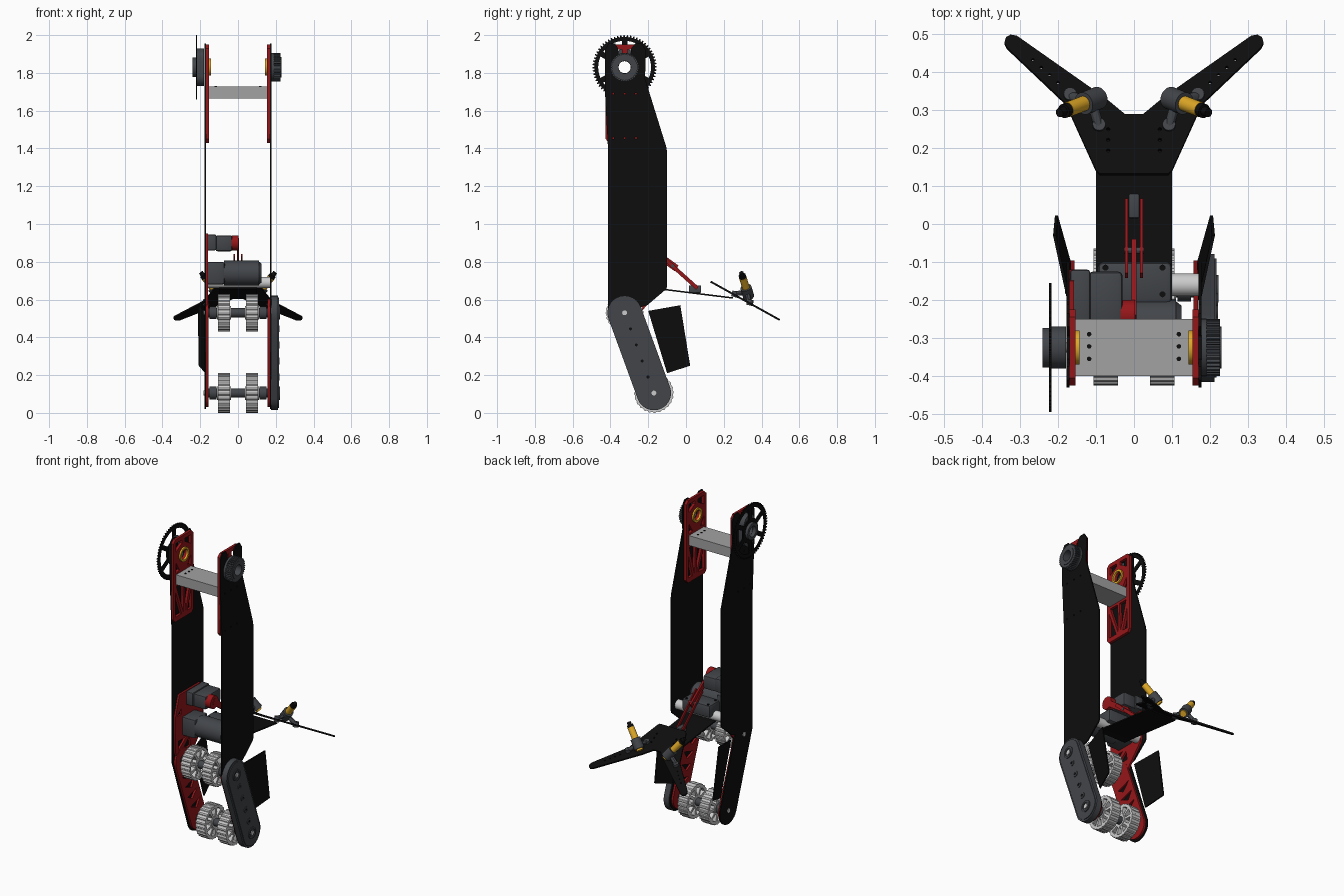
import bpy, bmesh
from math import sin, cos, radians, pi
from mathutils import Vector, Matrix

if "Cube" in bpy.data.objects:
    bpy.data.objects.remove(bpy.data.objects["Cube"])

def mat(name, r, g, b):
    m = bpy.data.materials.new(name)
    m.diffuse_color = (r, g, b, 1)
    m.use_nodes = True
    m.node_tree.nodes["Principled BSDF"].inputs["Base Color"].default_value = m.diffuse_color
    return m

BLACK = mat("black", .004, .004, .004)
DARK = mat("dark_grey", .055, .06, .068)
RED = mat("red", .3, .008, .01)
GREY = mat("aluminium", .36, .36, .36)
WHITE = mat("white", .72, .72, .72)
GOLD = mat("gold", .75, .4, .02)

# local (a, b, depth) -> world (y, z, x)
SIDE = Matrix(((0, 0, 1, 0), (1, 0, 0, 0), (0, 1, 0, 0), (0, 0, 0, 1)))

def finish(name, bm, m):
    bmesh.ops.recalc_face_normals(bm, faces=bm.faces)
    me = bpy.data.meshes.new(name)
    bm.to_mesh(me)
    bm.free()
    me.materials.append(m)
    ob = bpy.data.objects.new(name, me)
    bpy.context.collection.objects.link(ob)
    return ob

def arc(c, r, a0=0, a1=360, n=24):
    k = n if abs(a1 - a0) >= 360 else n - 1
    return [(c[0] + r * cos(radians(a0 + (a1 - a0) * i / k)),
             c[1] + r * sin(radians(a0 + (a1 - a0) * i / k))) for i in range(n)]

def sheet(name, outline, thick, m, mx, holes=()):
    """Flat part with holes, extruded about its plane."""
    cu = bpy.data.curves.new(name, 'CURVE')
    cu.dimensions, cu.fill_mode, cu.extrude = '2D', 'BOTH', thick / 2
    for loop in [outline, *holes]:
        s = cu.splines.new('POLY')
        s.points.add(len(loop) - 1)
        for p, q in zip(s.points, loop):
            p.co = (q[0], q[1], 0, 1)
        s.use_cyclic_u = True
    tmp = bpy.data.objects.new("tmp", cu)
    bpy.context.collection.objects.link(tmp)
    dg = bpy.context.evaluated_depsgraph_get()
    me = bpy.data.meshes.new_from_object(tmp.evaluated_get(dg))
    bm = bmesh.new()
    bm.from_mesh(me)
    bpy.data.objects.remove(tmp)
    bmesh.ops.remove_doubles(bm, verts=bm.verts, dist=1e-5)
    bm.transform(mx)
    return finish(name, bm, m)

def side(name, outline, x, thick, m, holes=()):
    return sheet(name, outline, thick, m, Matrix.Translation((x, 0, 0)) @ SIDE, holes)

def rod(name, p0, p1, r, m, n=28, r2=None):
    p0, p1 = Vector(p0), Vector(p1)
    d = p1 - p0
    bm = bmesh.new()
    bmesh.ops.create_cone(bm, cap_ends=True, segments=n, radius1=r, radius2=r2 or r, depth=d.length)
    bm.transform(Matrix.Translation((p0 + p1) / 2) @ d.to_track_quat('Z', 'Y').to_matrix().to_4x4())
    return finish(name, bm, m)

def box(name, lo, hi, m, bevel=0):
    lo, hi = Vector(lo), Vector(hi)
    bm = bmesh.new()
    bmesh.ops.create_cube(bm, size=1)
    bm.transform(Matrix.Translation((lo + hi) / 2) @ Matrix.Diagonal((*(hi - lo), 1)))
    if bevel:
        bmesh.ops.bevel(bm, geom=bm.edges[:], offset=bevel, segments=2, profile=.5, affect='EDGES')
    return finish(name, bm, m)

def gear(c, n, r0, r1):
    return [(c[0] + r * cos(2 * pi * (i + f) / n), c[1] + r * sin(2 * pi * (i + f) / n))
            for i in range(n) for f, r in ((0, r0), (.3, r0), (.45, r1), (.8, r1))]

def sectors(c, n, r0, r1, gap0, gap1, start=0):
    w = 360 / n
    return [arc(c, r1, start + i * w + gap1, start + (i + 1) * w - gap1, 7)
            + arc(c, r0, start + (i + 1) * w - gap0, start + i * w + gap0, 4) for i in range(n)]

def capsule(a, b, r):
    t = 20  # inclination of the lower arms in degrees
    return arc(b, r, 180 + t, 360 + t, 14) + arc(a, r, t, 180 + t, 14)

HUB, UP, LOW = (-.325, 1.83), (-.325, .53), (-.17, .105)

# Tall side plates, with forked tops and slanted lower arms
plate = arc(LOW, .085, 200, 380, 14) + [
    (-.24, .56), (-.205, .57), (-.105, .655), (-.1, .67), (-.1, 1.38), (-.105, 1.41), (-.217, 1.77),
    (-.212, 1.92), (-.235, 1.955), (-.27, 1.955), (-.29, 1.93), (-.295, 1.885), (-.355, 1.885),
    (-.36, 1.93), (-.375, 1.955), (-.41, 1.955), (-.43, 1.92), (-.43, 1.72), (-.412, 1.38), (-.412, .54)]
plate_holes = [arc(HUB, .032)] + [arc((y, z), .005, n=8) for z in (1.455, 1.69) for y in (-.385, -.325, -.265)]
for s, n in ((-1, "left"), (1, "right")):
    side(n + "_side_plate", plate, s * .174, .008, BLACK, plate_holes)

    # Red upper lattice reinforcement and bearing
    tri = [[(-.405, 1.46), (-.405, 1.62), (-.345, 1.46)], [(-.325, 1.46), (-.395, 1.65), (-.33, 1.65)],
           [(-.305, 1.46), (-.315, 1.65), (-.255, 1.65)], [(-.285, 1.46), (-.245, 1.6), (-.245, 1.46)],
           [(-.4, 1.735), (-.4, 1.8), (-.365, 1.745)], [(-.25, 1.735), (-.25, 1.8), (-.285, 1.745)],
           [(-.4, 1.87), (-.4, 1.925), (-.34, 1.925), (-.34, 1.905)],
           [(-.25, 1.87), (-.25, 1.925), (-.31, 1.925), (-.31, 1.905)]]
    side(n + "_upper_lattice", [(-.41, 1.43), (-.24, 1.43), (-.225, 1.45), (-.225, 1.93), (-.245, 1.95),
         (-.405, 1.95), (-.425, 1.93), (-.425, 1.45)], s * .162, .016, RED, [arc(HUB, .032)] + tri)
    side(n + "_bearing", arc(HUB, .045), s * .15, .012, GOLD, [arc(HUB, .032)])

    # Angled side fin
    bm = bmesh.new()
    q = [(.205, -.03, .57), (.2, .022, .25), (.166, -.1, .21), (.168, -.2, .54)]
    v = [bm.verts.new((s * (x + o), y, z)) for o in (0, .008) for x, y, z in q]
    for f in ((0, 1, 2, 3), (7, 6, 5, 4), *((i, i + 4, (i + 1) % 4 + 4, (i + 1) % 4) for i in range(4))):
        bm.faces.new([v[i] for i in f])
    finish(n + "_fin", bm, BLACK)

    # Red inner strip along the lower arm
    slots = []
    for k in range(4):
        cy, cz = UP[0] + (LOW[0] - UP[0]) * (.26 + .17 * k), UP[1] + (LOW[1] - UP[1]) * (.26 + .17 * k)
        slots.append([(cy - .045, cz - .005), (cy + .05, cz + .025), (cy + (.0, .02)[k % 2], cz - .03)])
    side(n + "_arm_strip", capsule(UP, LOW, .074), s * .163, .012, RED, slots)

# Red left gearbox mount
side("gearbox_mount", [(-.36, .52), (-.25, .52), (-.13, .66), (-.12, .82), (-.15, .95), (-.36, .95),
     (-.4, .82), (-.4, .6)], -.164, .012, RED,
     [[(-.37, .6), (-.37, .66), (-.29, .66)], [(-.33, .59), (-.26, .65), (-.25, .59)],
      [(-.38, .82), (-.34, .855), (-.34, .82)]])

# Cross beam with bolts
box("cross_beam", (-.156, -.4, 1.665), (.156, -.25, 1.727), GREY)
for x in (-.118, .118):
    for y in (-.29, -.322, -.355):
        rod("beam_bolt", (x, y, 1.72), (x, y, 1.73), .006, BLACK, 12)

# Large spoked sprocket, backing block and hub on the left
side("sprocket", gear(HUB, 60, .17, .16), -.22, .007, BLACK,
     [arc(HUB, .034)] + sectors(HUB, 6, .075, .14, 11, 6, 30))
side("sprocket_block", [(HUB[0] + x, HUB[1] + z) for x, z in arc((0, .045), .055, 0, 180, 12)
     + arc((0, -.045), .055, 180, 360, 12)], -.198, .038, DARK, [arc(HUB, .033)])
side("sprocket_hub", arc(HUB, .052), -.23, .022, DARK, [arc(HUB, .033)])

# Toothed pulley on the right
side("pulley_flange", arc(HUB, .076, n=40), .184, .014, DARK, [arc(HUB, .033)])
side("pulley_teeth", gear(HUB, 36, .075, .068), .208, .036, DARK, [arc(HUB, .033)])
side("pulley_hub", arc(HUB, .055, n=32), .227, .006, DARK, [arc(HUB, .033)])

# Right drive cover with bolts and end bearings
side("drive_cover", capsule(UP, LOW, .091), .194, .036, DARK)
side("drive_cover_lid", capsule(UP, LOW, .08), .213, .008, DARK)
for t in (.2, .4, .6, .8):
    y, z = UP[0] + (LOW[0] - UP[0]) * t, UP[1] + (LOW[1] - UP[1]) * t
    side("cover_boss", arc((y, z), .018), .218, .006, DARK, [arc((y, z), .009, n=12)])
    rod("cover_bolt", (.214, y, z), (.219, y, z), .008, BLACK, 12)

# Two roller shafts with spoked wheels
for c, n in ((UP, "upper"), (LOW, "lower")):
    rod(n + "_roller_shaft", (-.17, *c), (.17, *c), .024, DARK)
    side(n + "_cover_bearing", arc(c, .036), .219, .006, DARK, [arc(c, .025)])
    rod(n + "_shaft_tip", (-.182, *c), (.221, *c), .013, WHITE, 16)
    for s in (-1, 1):
        rod(n + "_spacer", (s * .115, *c), (s * .15, *c), .034, DARK)
        rim = gear(c, 24, .1, .096) if n == "upper" else gear(c, 24, .105, .101)
        side(n + "_wheel", rim, s * .074, .064, WHITE, sectors(c, 9, .042, .084, 9, 6))
        side(n + "_wheel_hub", arc(c, .036), s * .074, .072, WHITE)

# Lower motor with gearbox
box("lower_gearbox", (-.168, -.33, .68), (-.07, -.2, .8), DARK, .012)
rod("lower_motor", (-.075, -.265, .74), (.11, -.265, .74), .066, DARK, 36)
rod("lower_motor_cap", (.11, -.265, .74), (.125, -.265, .74), .062, DARK, 36, .05)
box("hinge_block", (-.095, -.21, .69), (.1, -.1, .77), DARK, .014)
rod("hinge_shaft", (-.17, -.16, .69), (.17, -.16, .69), .03, WHITE)
for x in (-.075, .075):
    for y in (-.185, -.115):
        rod("hinge_bolt", (x, y, .765), (x, y, .773), .008, BLACK, 12)

# Upper motor with red crank
box("upper_gearbox", (-.168, -.29, .86), (-.115, -.12, .945), DARK, .008)
box("upper_motor", (-.12, -.28, .855), (-.03, -.125, .94), DARK, .012)
rod("crank_hub", (-.035, -.24, .9), (.003, -.24, .9), .04, RED)

def bar(name, x, p, q, w, t, m):
    d = (Vector(q) - Vector(p)).normalized() * w
    nrm = Vector((-d.y, d.x))
    p, q = Vector(p), Vector(q)
    return side(name, [p + nrm, p - nrm, p - nrm * .7 - d * .7, q - nrm * .7 + d * .7, q - nrm, q + nrm][:2]
                + [q - nrm, q + nrm], x, t, m)

bar("crank_arm", 0, (-.25, .91), (-.05, .765), .018, .012, RED)
for x in (-.02, .02):
    bar("link_strut", x, (-.135, .835), (.06, .66), .01, .008, RED)
rod("link_pin", (-.026, -.07, .778), (.026, -.07, .778), .009, DARK, 12)
box("link_anchor", (-.015, .015, .635), (.015, .08, .675), DARK, .005)

# Flat tail board
side("tail_board", [(-.2, .656), (-.12, .65), (.25, .604), (.25, .612), (-.12, .658), (-.2, .664)], 0, .2, BLACK)

# Forked tail plate, mirrored outline tilted downward
th = radians(29)
TILT = Matrix.Translation((0, .13, .695)) @ Matrix.Rotation(-th, 4, 'X')
half = [(.09, .13), (.1, .14), (.168, .29), (.18, .316), (.334, .462), (.341, .475), (.337, .489),
        (.325, .496), (.308, .493), (.076, .33), (.024, .287)]
half = [(x, (y - .13) / cos(th)) for x, y in half]
dots = [arc((s * (.2 + .022 * k), (.37 + .02 * k - .13) / cos(th)), .004, n=8) for s in (-1, 1) for k in range(4)]
dots += [arc((s * .068, .07 + .032 * k), .005, n=8) for s in (-1, 1) for k in range(3)]
sheet("fork_plate", half + [(-x, y) for x, y in reversed(half)], .01, BLACK, TILT, dots)

# Gold cylinders in grey brackets on the fork
for s in (-1, 1):
    P = lambda t: Vector((s * (.19 - .105 * t), .295 + .04 * t, .735 - .13 * t))
    rod("cylinder_tip", P(-.06), P(.1), .012, BLACK)
    rod("cylinder_cap", P(.05), P(.14), .019, BLACK)
    rod("gold_cylinder", P(.14), P(.98), .02, GOLD)
    rod("cylinder_collar", P(.55), P(.92), .03, DARK)
    for x, y in ((.168, .335), (.092, .255)):
        z = .695 - (y - .13) * sin(th) / cos(th)
        rod("bracket_foot", (s * x, y, z - .012), (s * x, y + .008, z + .018), .017, DARK, 20)
        rod("bracket_web", (s * x, y, z + .006), P(.75), .013, DARK, 12)

# Smooth round surfaces, keep edges crisp
for ob in bpy.context.scene.objects:
    ob.select_set(True)
bpy.context.view_layer.objects.active = bpy.context.scene.objects[0]
bpy.ops.object.shade_smooth_by_angle(angle=radians(30))
